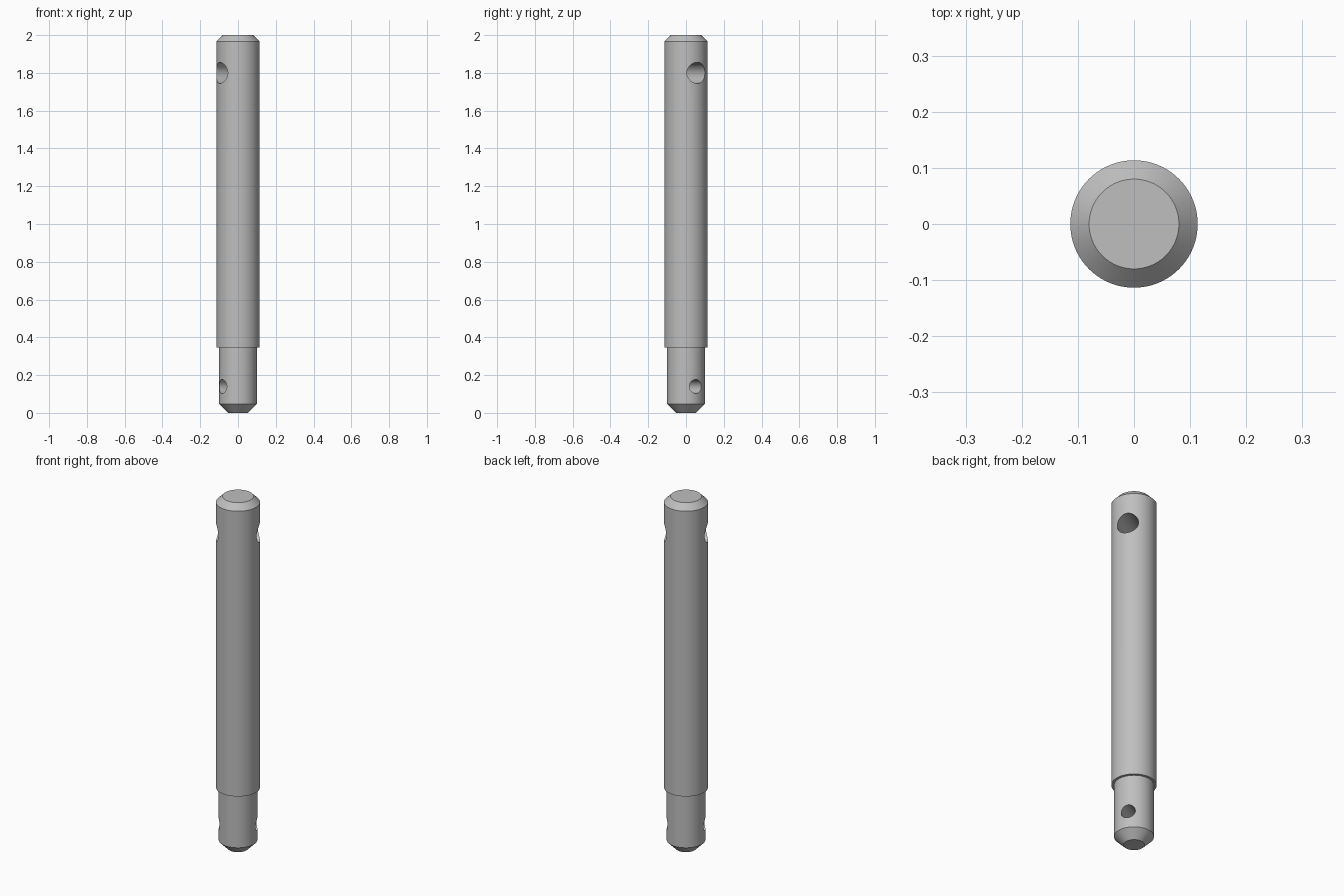
import bpy, bmesh, math
from mathutils import Matrix, Vector

if "Cube" in bpy.data.objects:
    bpy.data.objects.remove(bpy.data.objects["Cube"], do_unlink=True)

SIDES = 96
HOLE_ANGLE = math.radians(32)

# Material
steel = bpy.data.materials.new("steel_grey")
steel.use_nodes = True
colour = (0.52, 0.52, 0.52, 1)
steel.diffuse_color = colour
steel.node_tree.nodes["Principled BSDF"].inputs["Base Color"].default_value = colour


def new_object(name, bm):
    mesh = bpy.data.meshes.new(name)
    bm.to_mesh(mesh)
    bm.free()
    mesh.materials.append(steel)
    obj = bpy.data.objects.new(name, mesh)
    bpy.context.collection.objects.link(obj)
    return obj


def turned(name, profile):
    """Closed solid of revolution from (radius, height) pairs, bottom to top."""
    bm = bmesh.new()
    rings = []
    for r, z in profile:
        angles = [math.tau * i / SIDES for i in range(SIDES)]
        rings.append([bm.verts.new((r * math.cos(a), r * math.sin(a), z)) for a in angles])
    for low, high in zip(rings, rings[1:]):
        for i in range(SIDES):
            j = (i + 1) % SIDES
            bm.faces.new((low[i], low[j], high[j], high[i]))
    bm.faces.new(rings[0][::-1])
    bm.faces.new(rings[-1])
    return new_object(name, bm)


def drill(target, radius, height):
    """Cross hole straight through the axis of the target."""
    bm = bmesh.new()
    matrix = (Matrix.Translation(Vector((0, 0, height)))
              @ Matrix.Rotation(HOLE_ANGLE, 4, "Z")
              @ Matrix.Rotation(math.pi / 2, 4, "Y"))
    bmesh.ops.create_cone(bm, cap_ends=True, segments=48, radius1=radius,
                          radius2=radius, depth=0.4, matrix=matrix)
    cutter = new_object("hole_cutter", bm)
    cutter.hide_render = True
    mod = target.modifiers.new("cross_hole", "BOOLEAN")
    mod.operation = "DIFFERENCE"
    mod.solver = "EXACT"
    mod.object = cutter
    bpy.context.view_layer.objects.active = target
    bpy.ops.object.modifier_apply(modifier=mod.name)
    bpy.data.objects.remove(cutter, do_unlink=True)


# Stepped pin with chamfered ends
pin = turned("stepped_pin", [
    (0.053, 0), (0.1, 0.047),            # lower chamfer
    (0.1, 0.345), (0.1135, 0.345),       # shoulder
    (0.1135, 1.967), (0.08, 2.0),        # upper chamfer
])

# Cross holes near both ends
drill(pin, 0.056, 1.8)
drill(pin, 0.037, 0.14)

bpy.ops.object.select_all(action="DESELECT")
pin.select_set(True)
bpy.context.view_layer.objects.active = pin
bpy.ops.object.shade_smooth_by_angle(angle=math.radians(30))
